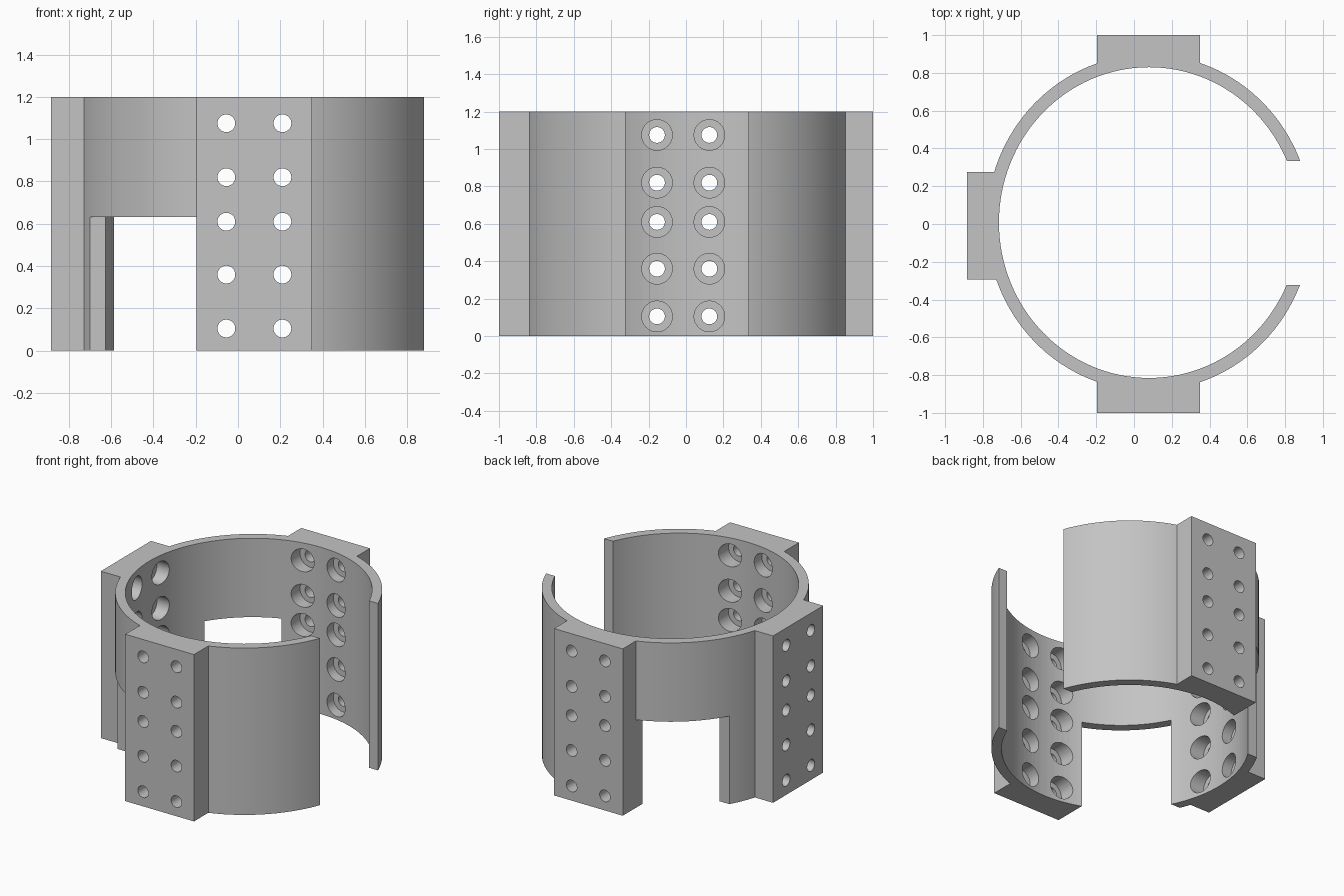
import bpy
import bmesh
from mathutils import Matrix, Vector

default = bpy.data.objects.get("Cube")
if default:
    bpy.data.objects.remove(default, do_unlink=True)

HEIGHT = 1.2
CENTRE = Vector((0.08, 0.0075, HEIGHT / 2))
NOTCH_TOP = 0.633

grey = bpy.data.materials.new("plain_grey")
grey.use_nodes = True
grey.diffuse_color = (0.55, 0.55, 0.55, 1)
grey.node_tree.nodes["Principled BSDF"].inputs["Base Color"].default_value = (0.55, 0.55, 0.55, 1)


def make_object(name, bm):
    mesh = bpy.data.meshes.new(name)
    bm.to_mesh(mesh)
    bm.free()
    mesh.materials.append(grey)
    obj = bpy.data.objects.new(name, mesh)
    bpy.context.collection.objects.link(obj)
    return obj


def box(name, low, high):
    low, high = Vector(low), Vector(high)
    bm = bmesh.new()
    bmesh.ops.create_cube(bm, size=1)
    bmesh.ops.scale(bm, vec=high - low, verts=bm.verts)
    bmesh.ops.translate(bm, vec=(low + high) / 2, verts=bm.verts)
    return make_object(name, bm)


def oval(name, rx, ry, height):
    bm = bmesh.new()
    bmesh.ops.create_cone(bm, cap_ends=True, segments=128, radius1=1, radius2=1, depth=height)
    bmesh.ops.scale(bm, vec=(rx, ry, 1), verts=bm.verts)
    bmesh.ops.translate(bm, vec=CENTRE, verts=bm.verts)
    return make_object(name, bm)


def rod(name, start, end, radius):
    start, end = Vector(start), Vector(end)
    axis = end - start
    turn = axis.to_track_quat("Z", "Y").to_matrix().to_4x4()
    bm = bmesh.new()
    bmesh.ops.create_cone(bm, cap_ends=True, segments=32, radius1=radius, radius2=radius,
                          depth=axis.length,
                          matrix=Matrix.Translation((start + end) / 2) @ turn)
    return make_object(name, bm)


def combine(target, tool, operation):
    mod = target.modifiers.new(operation.lower(), "BOOLEAN")
    mod.operation = operation
    mod.solver = "EXACT"
    mod.object = tool
    bpy.context.view_layer.objects.active = target
    bpy.ops.object.modifier_apply(modifier=mod.name)
    bpy.data.objects.remove(tool, do_unlink=True)


# Oval band with three mounting pads
band = oval("mounting_band", 0.86, 0.89, HEIGHT)
for low, high in (
    ((-0.197, -1, 0), (0.35, -0.5, HEIGHT)),
    ((-0.197, 0.5, 0), (0.35, 1, HEIGHT)),
    ((-0.885, -0.295, 0), (-0.4, 0.275, HEIGHT)),
):
    combine(band, box("pad", low, high), "UNION")

# Hollow centre, side opening and the two lower notches
combine(band, oval("bore", 0.795, 0.8225, 2 * HEIGHT), "DIFFERENCE")
for low, high in (
    ((0.5, -0.323, -1), (1.2, 0.333, 2)),
    ((-0.95, -1.2, -1), (-0.197, -0.37, NOTCH_TOP)),
    ((-0.95, 0.455, -1), (-0.197, 1.2, NOTCH_TOP)),
):
    combine(band, box("opening", low, high), "DIFFERENCE")

# Counterbored screw holes, two columns on each pad
for z in (0.105, 0.36, 0.61, 0.82, 1.075):
    for x in (-0.055, 0.21):
        for side in (-1, 1):
            combine(band, rod("hole", (x, side * 0.5, z), (x, side * 1.1, z), 0.042), "DIFFERENCE")
            combine(band, rod("counterbore", (x, side * 0.5, z), (x, side * 0.9, z), 0.082), "DIFFERENCE")
    for y in (-0.155, 0.125):
        combine(band, rod("hole", (-0.4, y, z), (-1, y, z), 0.042), "DIFFERENCE")
        combine(band, rod("counterbore", (-0.4, y, z), (-0.79, y, z), 0.082), "DIFFERENCE")

# Smooth curved walls, crisp corners
bpy.ops.object.select_all(action="DESELECT")
band.select_set(True)
bpy.context.view_layer.objects.active = band
bpy.ops.object.shade_smooth_by_angle(angle=0.35)
